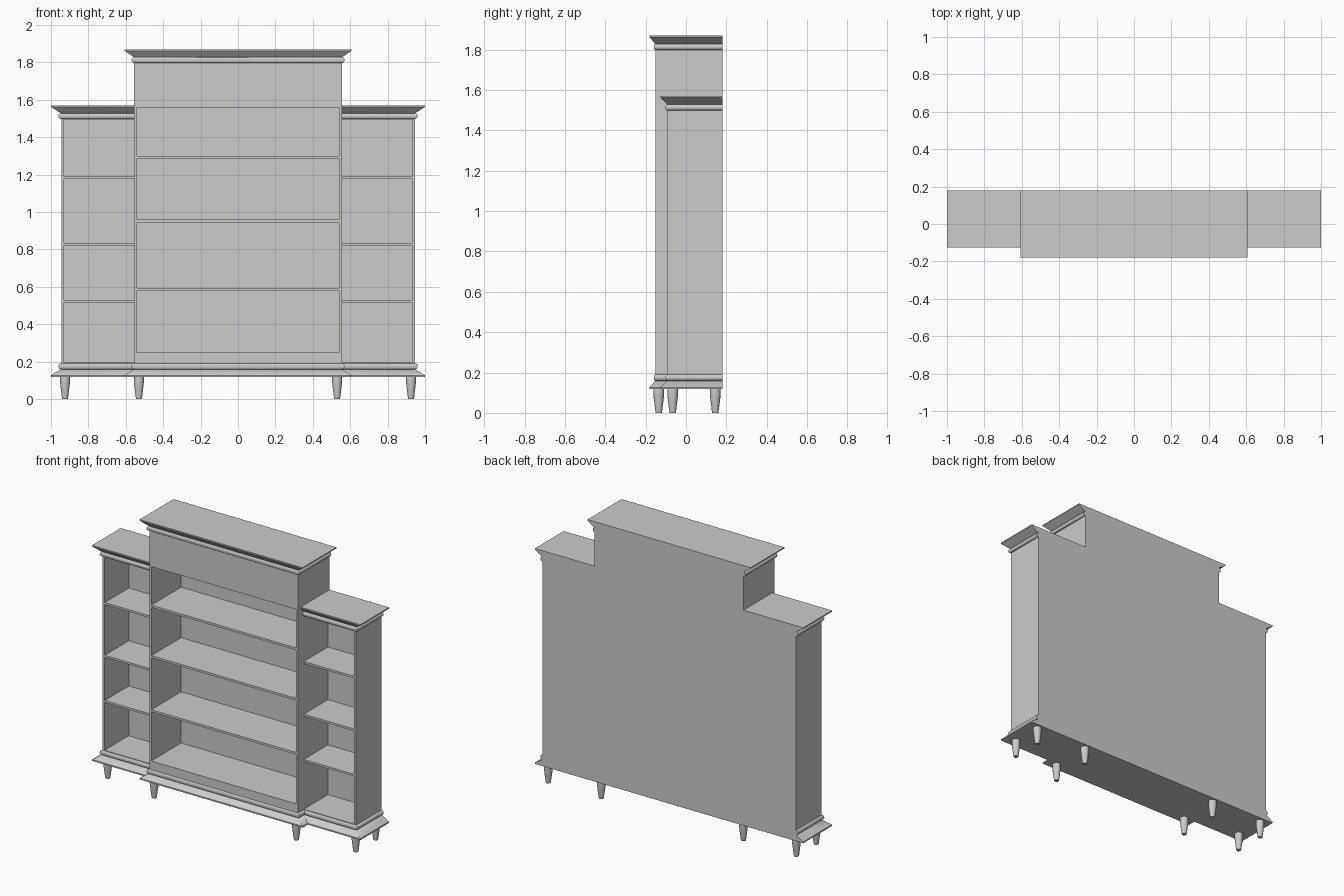
import bpy, bmesh, math

if "Cube" in bpy.data.objects:
    bpy.data.objects.remove(bpy.data.objects["Cube"])

BACK = 0.18          # flat rear plane
WX, CY, SY = 0.555, -0.152, -0.092   # centre half width, centre front, side front
EX = 0.945           # outer face of the side units
PANEL = 0.165        # front face of the back panels


def finish(name, bm, smooth=False):
    bmesh.ops.recalc_face_normals(bm, faces=bm.faces)
    mesh = bpy.data.meshes.new(name)
    bm.to_mesh(mesh)
    bm.free()
    ob = bpy.data.objects.new(name, mesh)
    bpy.context.collection.objects.link(ob)
    if smooth:
        bpy.ops.object.select_all(action='DESELECT')
        ob.select_set(True)
        bpy.context.view_layer.objects.active = ob
        bpy.ops.object.shade_smooth_by_angle(angle=math.radians(32))
    return ob


def stack(name, rings, smooth=False):
    """Skin a closed solid through a list of point rings."""
    bm = bmesh.new()
    loops = [[bm.verts.new(p) for p in ring] for ring in rings]
    n = len(loops[0])
    for a, b in zip(loops, loops[1:]):
        for i in range(n):
            j = (i + 1) % n
            bm.faces.new((a[i], a[j], b[j], b[i]))
    bm.faces.new(loops[0][::-1])
    bm.faces.new(loops[-1])
    return finish(name, bm, smooth)


def rect(x0, x1, y0, y1, z):
    return [(x0, y0, z), (x1, y0, z), (x1, y1, z), (x0, y1, z)]


def box(name, x0, x1, y0, y1, z0, z1):
    return stack(name, [rect(x0, x1, y0, y1, z) for z in (z0, z1)])


def mirror(ob):
    ob.modifiers.new("Mirror", 'MIRROR').use_axis = (True, False, False)
    return ob


def bead(z0, z1, n=8):
    """Half-round moulding as (overhang fraction, height) points."""
    r = (z1 - z0) / 2
    return [(0.28 * math.sin(math.pi * i / n), z0 + r - r * math.cos(math.pi * i / n))
            for i in range(n + 1)]


def crown(top):
    return ([(0, top - 0.075)] + bead(top - 0.072, top - 0.042)
            + [(0.08, top - 0.040), (1, top - 0.008), (1, top)])


FOOT = ([(1, 0.118), (1, 0.127), (0.08, 0.158)] + bead(0.159, 0.191) + [(0, 0.195)])


def centre_moulding(name, profile):
    stack(name, [rect(-WX - 0.052 * f, WX + 0.052 * f, CY - 0.028 * f, BACK, z)
                 for f, z in profile], True)


def side_moulding(name, profile):
    mirror(stack(name, [rect(WX, EX + 0.055 * f, SY - 0.034 * f, BACK, z)
                        for f, z in profile], True))


# Centre unit: uprights, header, plinth, back, shelves
mirror(box("centre_upright", WX - 0.015, WX, CY, BACK, 0.19, 1.80))
box("centre_header", -WX + 0.015, WX - 0.015, CY, BACK, 1.56, 1.80)
box("centre_plinth", -WX + 0.015, WX - 0.015, CY, BACK, 0.19, 0.25)
box("centre_back", -WX + 0.015, WX - 0.015, PANEL, BACK, 0.25, 1.56)
for i, z in enumerate((0.595, 0.96, 1.30)):
    box(f"centre_shelf_{i + 1}", -WX + 0.015, WX - 0.015, CY + 0.001, PANEL, z - 0.015, z)
centre_moulding("centre_cornice", crown(1.87))
centre_moulding("centre_base", FOOT)

# Side units, mirrored left and right
mirror(box("side_upright", EX - 0.015, EX, SY, BACK, 0.19, 1.50))
mirror(box("side_back", WX, EX - 0.015, PANEL, BACK, 0.19, 1.50))
for i, z in enumerate((0.53, 0.835, 1.19)):
    mirror(box(f"side_shelf_{i + 1}", WX, EX - 0.015, SY + 0.001, PANEL, z - 0.014, z))
side_moulding("side_cornice", crown(1.57))
side_moulding("side_base", FOOT)

# Tapered turned legs
LEG = [(0.015, 0), (0.017, 0.012), (0.022, 0.05), (0.026, 0.085), (0.027, 0.105), (0.026, 0.12)]
for name, x, y in (("centre_front_leg", 0.53, -0.135), ("centre_back_leg", 0.53, 0.145),
                   ("side_front_leg", 0.925, -0.066), ("side_back_leg", 0.925, 0.145)):
    mirror(stack(name, [[(x + r * math.cos(math.tau * k / 20), y + r * math.sin(math.tau * k / 20), z)
                         for k in range(20)] for r, z in LEG], True))
